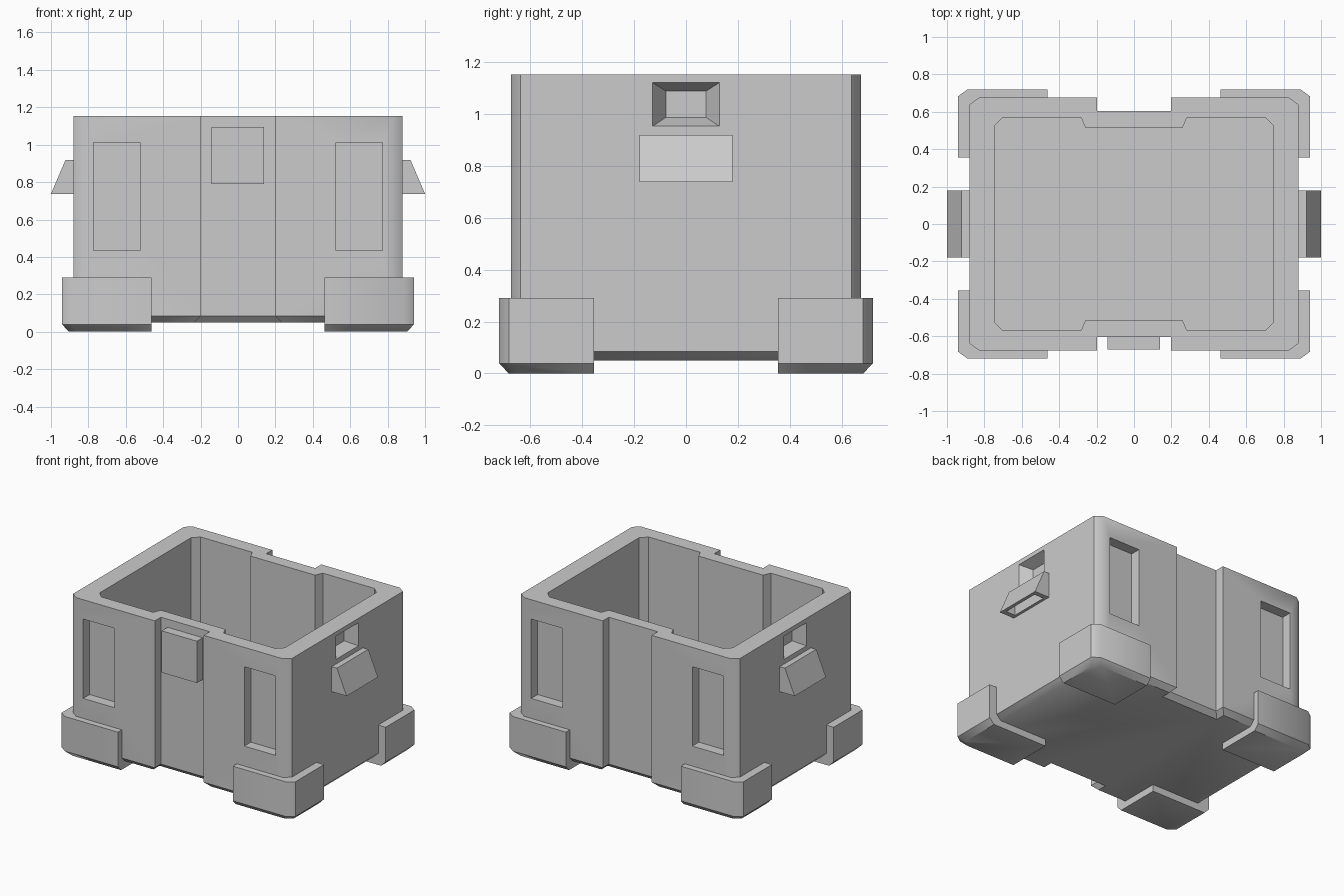
import bpy, bmesh, math

if "Cube" in bpy.data.objects:
    bpy.data.objects.remove(bpy.data.objects["Cube"])


def loft(name, rings):
    """Solid made by joining rings with equal point counts, capped at both ends."""
    bm = bmesh.new()
    loops = [[bm.verts.new(p) for p in r] for r in rings]
    n = len(loops[0])
    for a, b in zip(loops, loops[1:]):
        for i in range(n):
            j = (i + 1) % n
            bm.faces.new((a[i], a[j], b[j], b[i]))
    bm.faces.new(loops[0])
    bm.faces.new(loops[-1])
    bmesh.ops.recalc_face_normals(bm, faces=bm.faces)
    me = bpy.data.meshes.new(name)
    bm.to_mesh(me)
    bm.free()
    ob = bpy.data.objects.new(name, me)
    bpy.context.collection.objects.link(ob)
    return ob


def rect(x0, x1, y0, y1, z):
    return [(x0, y0, z), (x1, y0, z), (x1, y1, z), (x0, y1, z)]


def box(name, x0, x1, y0, y1, z0, z1):
    return loft(name, [rect(x0, x1, y0, y1, z0), rect(x0, x1, y0, y1, z1)])


def mirror(ob, x, y):
    ob.modifiers.new("mirror", 'MIRROR').use_axis = (x, y, False)
    ob.modifiers[-1].use_mirror_merge = False


def apply_all(ob):
    bpy.context.view_layer.objects.active = ob
    for m in list(ob.modifiers):
        bpy.ops.object.modifier_apply(modifier=m.name)


def cut(ob, cutter):
    m = ob.modifiers.new("cut", 'BOOLEAN')
    m.operation = 'DIFFERENCE'
    m.solver = 'EXACT'
    m.object = cutter
    apply_all(ob)
    bpy.data.objects.remove(cutter)


def smooth(ob):
    bpy.ops.object.select_all(action='DESELECT')
    ob.select_set(True)
    bpy.context.view_layer.objects.active = ob
    bpy.ops.object.shade_smooth_by_angle(angle=math.radians(40))


def outline(hx, hy, cx, cy, n0, n1, ny, z):
    """Chamfered rectangle with a notch in the middle of the front and back."""
    q = [(hx, hy - cy), (hx - cx, hy), (n1, hy), (n0, ny)]
    r = q[::-1]
    pts = q + [(-x, y) for x, y in r] + [(-x, -y) for x, y in q] + [(x, -y) for x, y in r]
    return [(x, y, z) for x, y in pts]


# Crate body: hollow shell with bevelled bottom edge
def outer(d, z):
    return outline(0.88 - d, 0.675 - d, 0.05, 0.037, 0.197 + d, 0.197 + d, 0.605 - d, z)


def inner(z):
    return outline(0.745, 0.57, 0.045, 0.045, 0.26, 0.283, 0.515, z)


body = loft("crate_body", [outer(0.035, 0.05), outer(0, 0.085), outer(0, 1.153),
                           inner(1.153), inner(0.15)])

# Tall panel recesses on front and back
panels = box("panel_cutter", 0.523, 0.773, 0.60, 0.75, 0.435, 1.012)
mirror(panels, True, True)
cut(body, panels)


# Tapered grip recesses on both sides
def grip_ring(x, hy, z0, z1):
    return [(x, -hy, z0), (x, hy, z0), (x, hy, z1), (x, -hy, z1)]


grips = loft("grip_cutter", [grip_ring(0.80, 0.077, 0.987, 1.088),
                             grip_ring(0.88, 0.129, 0.953, 1.121),
                             grip_ring(0.95, 0.129, 0.953, 1.121)])
mirror(grips, True, False)
cut(body, grips)
smooth(body)


# Corner feet wrapping the body's lower corners
def foot_ring(d, z):
    x, y = 0.94 - d, 0.72 - d
    return [(0.462, 0.355, z), (x, 0.355, z), (x, y - 0.037, z), (x - 0.05, y, z), (0.462, y, z)]


feet = loft("corner_feet", [foot_ring(0.037, 0), foot_ring(0, 0.038), foot_ring(0, 0.29)])
cut(feet, box("foot_cutter", 0.3, 0.80, 0.2, 0.62, 0.10, 0.5))
mirror(feet, True, True)
apply_all(feet)
smooth(feet)


# Wedge-shaped side handles, hollow underneath
def wedge(name, hy, pts):
    return loft(name, [[(x, y, z) for x, z in pts] for y in (-hy, hy)])


handles = wedge("side_handles", 0.18, [(0.87, 0.737), (1.0, 0.737), (0.922, 0.919), (0.87, 0.919)])
cut(handles, wedge("handle_cutter", 0.145, [(0.90, 0.70), (0.98, 0.70), (0.975, 0.737),
                                            (0.945, 0.81), (0.90, 0.81)]))
mirror(handles, True, False)
apply_all(handles)

# Front latch block in the notch
box("front_latch", -0.143, 0.14, -0.672, -0.59, 0.79, 1.094)
